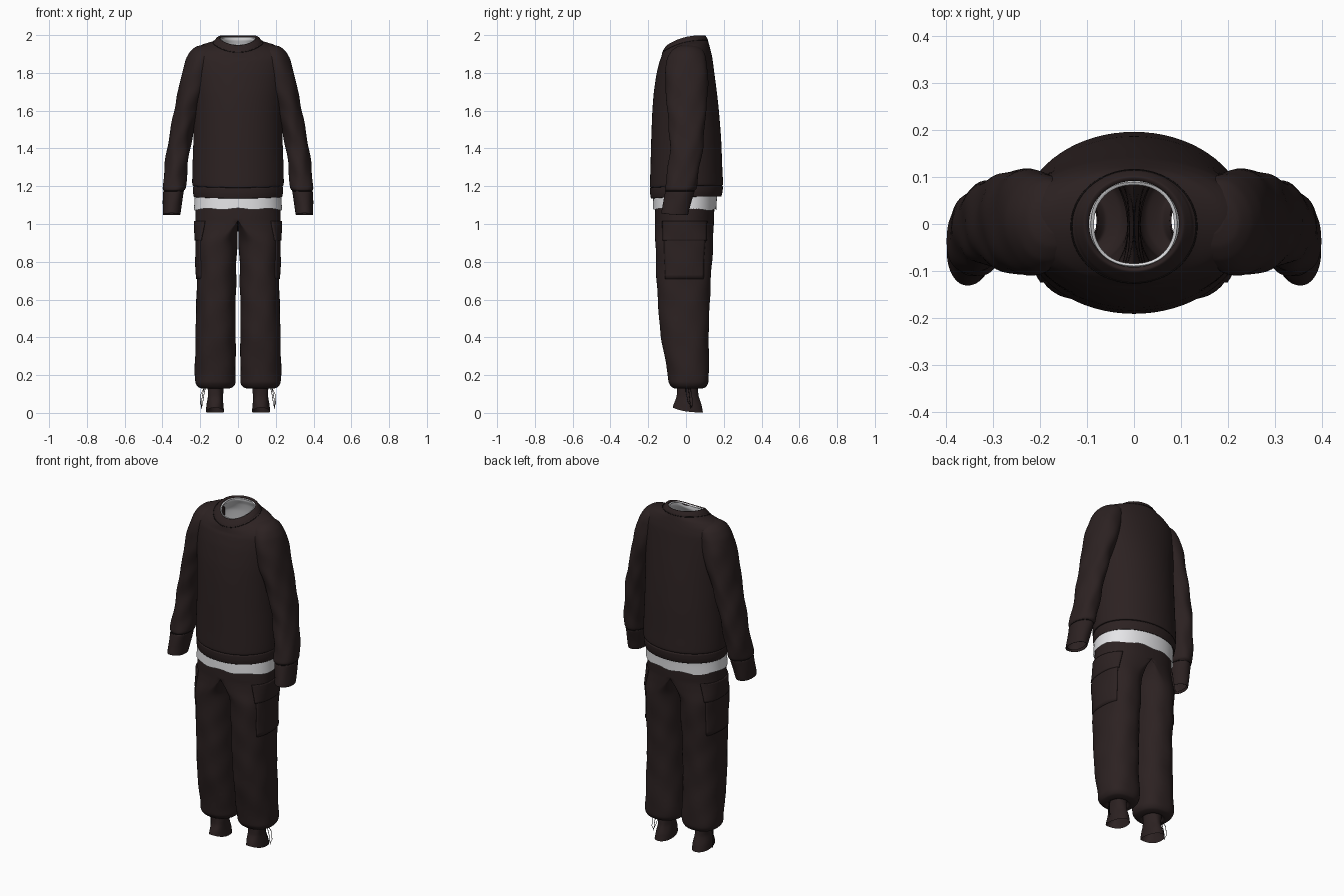
import bpy, bmesh, math
from math import sin, cos, pi, radians


def material(name, rgb):
    m = bpy.data.materials.new(name)
    m.diffuse_color = (*rgb, 1)
    return m


BROWN = material("dark brown fleece", (0.025, 0.0155, 0.0155))
WHITE = material("white cotton", (0.80, 0.80, 0.82))
SEAM = material("near black thread", (0.008, 0.006, 0.006))


def spow(v, p):
    return math.copysign(abs(v) ** p, v)


def surf(rings, u, th, off=0.0, n=2.2, wr=0.0):
    """Point on a lofted tube. Ring: z, centre x, half width, front y, back y, front dip, half-hip blend."""
    i = max(0, min(int(u), len(rings) - 2))
    t = u - i

    def g(k):
        r = tuple(rings[max(0, min(k, len(rings) - 1))])
        return r + (0.0,) * (7 - len(r))
    v = []
    for a, b, c, d in zip(g(i - 1), g(i), g(i + 1), g(i + 2)):
        m0, m1 = (c - a) * 0.35, (d - b) * 0.35
        v.append((2*t**3 - 3*t*t + 1)*b + (t**3 - 2*t*t + t)*m0 + (3*t*t - 2*t**3)*c + (t**3 - t*t)*m1)
    z, cx, rx, yf, yb, dip, w = v
    w = max(0.0, min(1.0, w))
    off += wr * (sin(3*th + 34*z) + 0.7*sin(5*th - 23*z + 1)) * sin(pi * u / (len(rings) - 1))
    c, s = spow(cos(th), 2 / n), spow(sin(th), 2 / n)
    x = cx + (rx + off) * c
    if w > 0:  # blend to half of a shared hip oval
        x = (1 - w) * x + w * max(0.0, (cx + rx + off) * c)
    y = (yf + yb) / 2 + ((yb - yf) / 2 + off) * s
    return (x, y, z - dip * ((1 - sin(th)) / 2) ** 2.5)


def build(name, grid, mat, closed=True, mirror=False, thick=0.0, cap=False):
    bm = bmesh.new()
    rows = [[bm.verts.new(p) for p in r] for r in grid]
    n = len(rows[0])
    for a, b in zip(rows, rows[1:]):
        for j in range(n if closed else n - 1):
            k = (j + 1) % n
            q = (a[j], a[k], b[k], b[j])
            if mirror and all(abs(p.co.x) < 1e-5 for p in q):
                continue  # no wall inside the hips
            bm.faces.new(q)
    if cap:
        bm.faces.new(rows[-1])
    bmesh.ops.recalc_face_normals(bm, faces=bm.faces)
    me = bpy.data.meshes.new(name)
    bm.to_mesh(me)
    bm.free()
    me.materials.append(mat)
    for p in me.polygons:
        p.use_smooth = True
    ob = bpy.data.objects.new(name, me)
    bpy.context.collection.objects.link(ob)
    if thick:
        so = ob.modifiers.new("thickness", 'SOLIDIFY')
        so.thickness, so.offset = thick, 0
    if mirror:
        ob.modifiers.new("mirror", 'MIRROR')
    return ob


def loft(name, rings, mat, sides=72, sub=6, n=2.2, wr=0.0, **kw):
    steps = (len(rings) - 1) * sub
    grid = [[surf(rings, i / sub, 2*pi*j/sides, 0, n, wr) for j in range(sides)] for i in range(steps + 1)]
    return build(name, grid, mat, **kw)


def patch(name, rings, u0, u1, t0, t1, off, thick, n):
    grid = [[surf(rings, u0 + (u1-u0)*i/16, radians(t0 + (t1-t0)*j/16), off, n, 0.0015)
             for j in range(17)] for i in range(17)]
    return build(name, grid, BROWN, closed=False, mirror=True, thick=thick)


def cord(name, pts, r, cyclic=False, mirror=True):
    cu = bpy.data.curves.new(name, 'CURVE')
    cu.dimensions = '3D'
    cu.bevel_depth, cu.bevel_resolution = r, 1
    for sx in ((1, -1) if mirror else (1,)):
        sp = cu.splines.new('POLY')
        sp.points.add(len(pts) - 1)
        for p, q in zip(sp.points, pts):
            p.co = (sx * q[0], q[1], q[2], 1)
        sp.use_cyclic_u = cyclic
    cu.materials.append(SEAM)
    ob = bpy.data.objects.new(name, cu)
    bpy.context.collection.objects.link(ob)


# Sweatshirt body, from hem band to rolled collar
torso = [(1.165, 0, .222, -.170, .175, .01), (1.145, 0, .233, -.184, .186, .01),
         (1.170, 0, .238, -.190, .193, .01), (1.196, 0, .238, -.191, .195, .01),
         (1.203, 0, .234, -.186, .189, .01), (1.212, 0, .242, -.191, .196, .01),
         (1.30, 0, .241, -.188, .192), (1.45, 0, .236, -.184, .186), (1.60, 0, .236, -.178, .174),
         (1.70, 0, .242, -.170, .163), (1.80, 0, .252, -.155, .150), (1.88, 0, .256, -.140, .139, .02),
         (1.925, 0, .238, -.132, .129, .045), (1.955, 0, .195, -.128, .121, .06),
         (1.974, 0, .133, -.125, .115, .065), (1.985, 0, .122, -.119, .111, .062),
         (1.999, 0, .106, -.101, .101, .052), (1.994, 0, .096, -.092, .092, .052),
         (1.975, 0, .097, -.093, .094, .052)]
loft("sweatshirt_body", torso, BROWN, n=2.02)

# Stitched seams at collar and hem
for label, u in (("collar_seam", 14), ("hem_seam", 4)):
    cord(label, [surf(torso, u, 2*pi*j/72, 0, 2.02) for j in range(72)], .002, True, False)

# Sleeves with fitted cuffs, blending into the shoulders
sleeve = [(1.065, .352, .040, -.120, .000), (1.048, .352, .046, -.131, .010, -.01), (1.10, .348, .050, -.123, .024),
          (1.165, .342, .054, -.112, .042), (1.175, .341, .052, -.108, .042), (1.19, .338, .061, -.112, .054),
          (1.26, .332, .061, -.100, .066), (1.40, .314, .061, -.086, .088), (1.50, .296, .062, -.090, .098),
          (1.60, .272, .065, -.098, .106), (1.70, .245, .073, -.108, .115), (1.80, .218, .079, -.109, .116),
          (1.875, .197, .076, -.099, .107), (1.915, .182, .068, -.080, .092), (1.938, .172, .052, -.050, .065),
          (1.948, .165, .025, -.020, .035)]
loft("sleeve", sleeve, BROWN, sides=48, n=2.1, wr=.0022, mirror=True, cap=True)
cord("cuff_seam", [surf(sleeve, 4, 2*pi*j/48, .001, 2.1) for j in range(48)], .002, True)

# Undershirt showing below the hem and inside the collar
shirt = [(1.075, 0, .233, -.175, .160, -.005), (1.13, 0, .230, -.174, .163), (1.20, 0, .226, -.172, .170),
         (1.45, 0, .220, -.168, .168), (1.70, 0, .205, -.150, .145), (1.82, 0, .190, -.134, .130),
         (1.90, 0, .170, -.118, .116, .045), (1.945, 0, .125, -.108, .104, .06),
         (1.972, 0, .094, -.092, .092, .055), (1.990, 0, .092, -.090, .089, .042), (1.987, 0, .085, -.084, .083, .044)]
undershirt = loft("undershirt", shirt, WHITE, n=2.2)
for v in undershirt.data.vertices:  # gently wavy hem
    if v.co.z < 1.14:
        v.co.z += .004 * sin(7 * math.atan2(v.co.y, v.co.x))

# Trousers: baggy legs joining at the hips, gathered at the ankle
leg = [(.150, .120, .040, -.040, .055), (.128, .120, .060, -.055, .075), (.137, .120, .092, -.075, .105),
       (.160, .120, .106, -.090, .119), (.21, .120, .108, -.097, .122), (.40, .119, .106, -.132, .120),
       (.60, .116, .104, -.150, .126), (.75, .114, .105, -.157, .135), (.90, .113, .109, -.162, .143, 0, .08),
       (.97, .113, .111, -.164, .146, 0, .6), (1.02, .113, .113, -.165, .148, 0, 1),
       (1.10, .113, .110, -.162, .150, 0, 1), (1.25, .105, .100, -.150, .145, 0, 1)]
loft("trouser_leg", leg, BROWN, sides=64, n=2.3, wr=.0015, mirror=True)

# Cargo pockets and flaps on the outer sides
patch("cargo_pocket", leg, 6.7, 9.1, -40, 42, -.001, .012, 2.3)
patch("pocket_flap", leg, 8.15, 9.9, -43, 45, .003, .010, 2.3)

# Ribbed ankle cuffs, flared at the bottom
ankle = [(.002, .122, .048, -.070, .090, -.026), (.04, .121, .045, -.064, .082, -.01), (.085, .120, .040, -.052, .066),
         (.13, .120, .042, -.048, .062), (.165, .120, .044, -.048, .062)]
loft("ankle_cuff", ankle, BROWN, sides=40, wr=.0015, mirror=True)

# Drawcord loops hanging at the ankles
cord("ankle_drawcord", [(.172, .01, .145), (.184, .015, .115), (.192, .02, .07), (.194, .025, .02)], .0015)
cord("ankle_drawcord_loop", [(.175, .02, .14), (.196, .03, .10), (.199, .035, .05), (.192, .03, .03),
                             (.186, .01, .06), (.178, .0, .11), (.170, .0, .14)], .0015)
